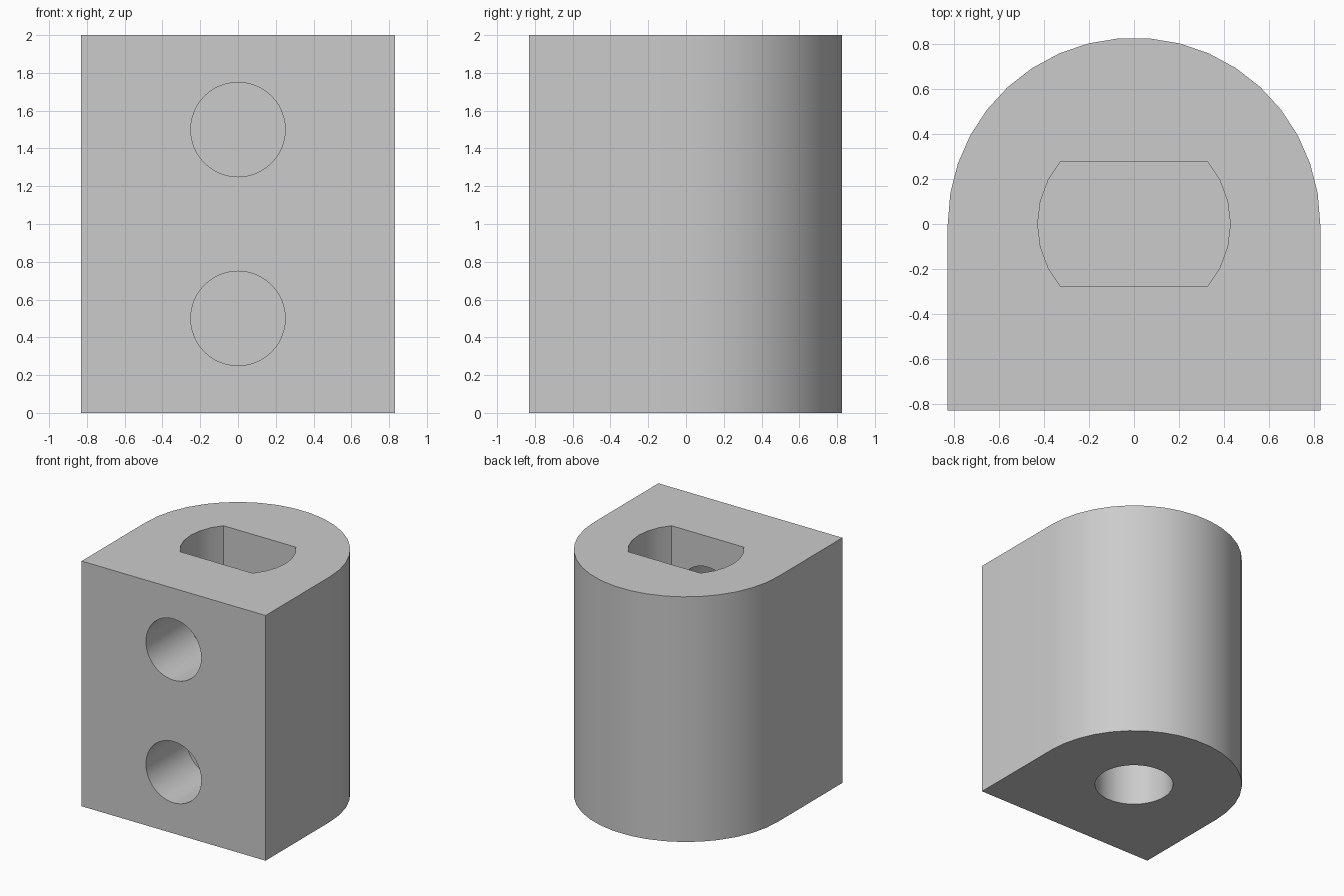
import bpy
import bmesh
from math import sin, cos, pi, atan2, hypot, radians
from mathutils import Matrix, Vector

cube = bpy.data.objects.get("Cube")
if cube:
    bpy.data.objects.remove(cube, do_unlink=True)

HALF = 0.83          # half width of the block
HEIGHT = 2.0

grey = bpy.data.materials.new("plain_grey")
grey.use_nodes = True
COLOUR = (0.6, 0.6, 0.6, 1)
grey.diffuse_color = COLOUR
grey.node_tree.nodes["Principled BSDF"].inputs["Base Color"].default_value = COLOUR


def prism(name, outline, low, high, turn=None):
    """Extrude a flat outline from low to high along z, then turn it."""
    bm = bmesh.new()
    base = bm.faces.new([bm.verts.new((x, y, low)) for x, y in outline])
    top = bmesh.ops.extrude_face_region(bm, geom=[base])["geom"]
    moved = [v for v in top if isinstance(v, bmesh.types.BMVert)]
    bmesh.ops.translate(bm, verts=moved, vec=Vector((0, 0, high - low)))
    bmesh.ops.recalc_face_normals(bm, faces=bm.faces)
    if turn:
        bm.transform(turn)
    mesh = bpy.data.meshes.new(name)
    bm.to_mesh(mesh)
    bm.free()
    mesh.materials.append(grey)
    obj = bpy.data.objects.new(name, mesh)
    bpy.context.collection.objects.link(obj)
    return obj


def arc(radius, start, end, steps):
    angles = [start + (end - start) * i / steps for i in range(steps + 1)]
    return [(radius * cos(a), radius * sin(a)) for a in angles]


# Block with a flat front and a half-round back
block = prism("coupling_block",
              arc(HALF, 0, pi, 19) + [(-HALF, -HALF), (HALF, -HALF)], 0, HEIGHT)

# Round socket in the top, with two flat sides
flat_x, flat_y = 0.327, 0.278
corner, socket_r = atan2(flat_y, flat_x), hypot(flat_x, flat_y)
right_arc = arc(socket_r, -corner, corner, 6)
socket = prism("top_socket_cutter",
               right_arc + [(-x, -y) for x, y in right_arc], 1.1, HEIGHT + 0.1)

# Round bore in the underside
bore = prism("bottom_bore_cutter", arc(0.3, 0, 2 * pi, 48)[:-1], -0.1, 0.9)


# Screw holes in the front: the upper opens into the socket, the lower is blind
def screw_hole(name, z, end_y):
    turn = Matrix.Translation((0, 0, z)) @ Matrix.Rotation(radians(-90), 4, 'X')
    return prism(name, arc(0.25, 0, 2 * pi, 48)[:-1], -HALF - 0.1, end_y, turn)


cutters = [socket, bore,
           screw_hole("upper_screw_hole_cutter", 1.5, 0.0),
           screw_hole("lower_screw_hole_cutter", 0.5, -0.305)]

bpy.context.view_layer.objects.active = block
block.select_set(True)
for cutter in cutters:
    cut = block.modifiers.new(cutter.name, 'BOOLEAN')
    cut.operation = 'DIFFERENCE'
    cut.solver = 'EXACT'
    cut.object = cutter
    bpy.ops.object.modifier_apply(modifier=cut.name)
for cutter in cutters:
    bpy.data.objects.remove(cutter, do_unlink=True)

# Smooth curved walls, sharp rims
for obj in bpy.context.selected_objects:
    obj.select_set(obj == block)
bpy.ops.object.shade_smooth_by_angle(angle=radians(30))
